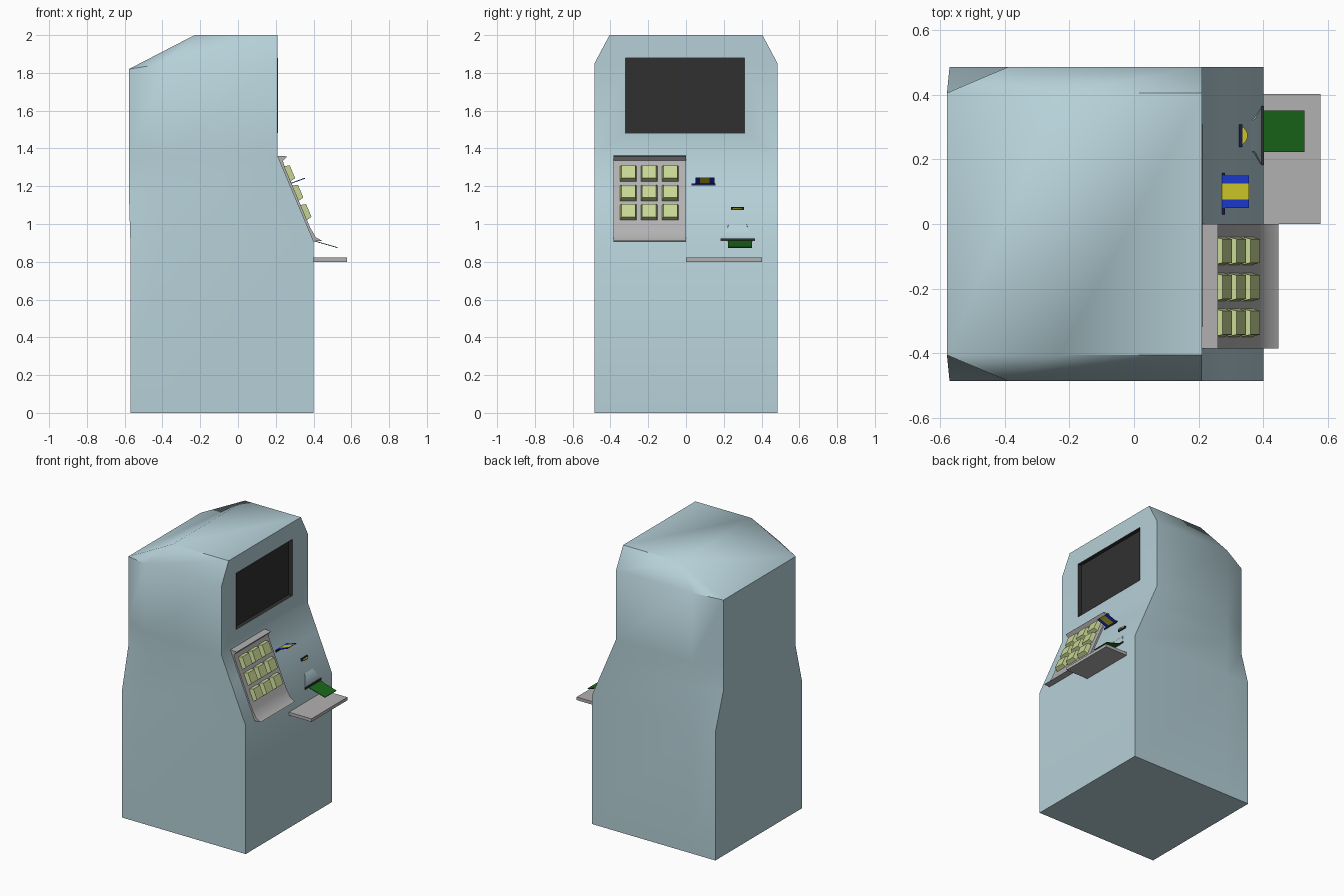
import bpy, bmesh, math
from mathutils import Matrix, Vector

if "Cube" in bpy.data.objects:
    bpy.data.objects.remove(bpy.data.objects["Cube"])


def mat(name, rgb):
    m = bpy.data.materials.new(name)
    m.diffuse_color = (*rgb, 1)
    m.use_nodes = True
    m.node_tree.nodes["Principled BSDF"].inputs["Base Color"].default_value = m.diffuse_color
    return m


BLUE = mat("pale_blue", (0.46, 0.63, 0.68))
DARK = mat("dark_glass", (0.03, 0.03, 0.03))
STEEL = mat("steel", (0.45, 0.44, 0.44))
KEY = mat("key_green", (0.58, 0.68, 0.30))
CARD = mat("card_blue", (0.01, 0.04, 0.6))
YELLOW = mat("yellow", (0.6, 0.55, 0.02))
GREEN = mat("note_green", (0.01, 0.14, 0.01))
NAVY = mat("navy", (0.01, 0.01, 0.08))


def finish(name, bm, material, smooth=None):
    bmesh.ops.recalc_face_normals(bm, faces=bm.faces)
    me = bpy.data.meshes.new(name)
    bm.to_mesh(me)
    bm.free()
    ob = bpy.data.objects.new(name, me)
    bpy.context.collection.objects.link(ob)
    me.materials.append(material)
    if smooth:
        bpy.ops.object.select_all(action='DESELECT')
        ob.select_set(True)
        bpy.context.view_layer.objects.active = ob
        bpy.ops.object.shade_smooth_by_angle(angle=math.radians(smooth))
    return ob


def box(name, lo, hi, material, open_front=False):
    lo, hi = Vector(lo), Vector(hi)
    bm = bmesh.new()
    bmesh.ops.create_cube(bm, size=1, matrix=Matrix.Translation((lo + hi) / 2) @ Matrix.Diagonal((*(hi - lo), 1)))
    if open_front:
        bmesh.ops.delete(bm, geom=[f for f in bm.faces if f.normal.x > 0.9], context='FACES_ONLY')
    return finish(name, bm, material)


def prism(name, profile, y0, y1, material, smooth=None):
    """Extrude an (x, z) profile across y."""
    bm = bmesh.new()
    face = bm.faces.new([bm.verts.new((x, y0, z)) for x, z in profile])
    new = bmesh.ops.extrude_face_region(bm, geom=[face])["geom"]
    bmesh.ops.translate(bm, vec=(0, y1 - y0, 0), verts=[v for v in new if isinstance(v, bmesh.types.BMVert)])
    return finish(name, bm, material, smooth)


def strip(name, a, b, t, y0, y1, material):
    """Thin sloping sheet from (x, z) point a to b."""
    return prism(name, [a, b, (b[0], b[1] + t), (a[0], a[1] + t)], y0, y1, material)


def slope(z):
    """x of the sloping console at height z."""
    return 0.40 - 0.19 * (z - 0.91) / 0.45


# cabinet: rings of front, side and rear corner, mirrored in y
W, N = 0.485, 0.405
rings = [
    [(0.40, W, 0), (-0.39, W, 0), (-0.57, W, 0)],
    [(0.40, W, 0.91), (-0.39, W, 0.91), (-0.57, W, 0.91)],
    [(slope(1.18), W, 1.18), (-0.39, W, 1.18), (-0.578, N, 1.18)],
    [(0.21, W, 1.36), (-0.39, W, 1.36), (-0.578, N, 1.36)],
    [(0.21, W, 1.85), (-0.39, W, 1.85), (-0.578, N, 1.82)],
    [(0.21, N, 2.0), (-0.23, N, 2.0), (-0.578, N, 1.82)],
]
bm = bmesh.new()
loops = [[bm.verts.new(p) for p in r] + [bm.verts.new((x, -y, z)) for x, y, z in reversed(r)] for r in rings]
for a, b in zip(loops, loops[1:]):
    for i in range(6):
        j = (i + 1) % 6
        bm.faces.new((a[i], a[j], b[j], b[i]))
bm.faces.new(loops[0])
top = loops[-1]
bm.faces.new((top[0], top[1], top[4], top[5]))
bm.faces.new((top[1], top[2], top[3], top[4]))
bmesh.ops.remove_doubles(bm, verts=bm.verts, dist=0.0005)
cabinet = finish("cabinet", bm, BLUE)

# screen recess and its dark lining
cutter = box("screen_cutter", (0.18, -0.32, 1.48), (0.30, 0.31, 1.88), DARK)
cutter.hide_render = True
cutter.hide_viewport = True
mod = cabinet.modifiers.new("screen_recess", 'BOOLEAN')
mod.object = cutter
mod.solver = 'EXACT'
bpy.ops.object.select_all(action='DESELECT')
cabinet.select_set(True)
bpy.context.view_layer.objects.active = cabinet
bpy.ops.object.modifier_apply(modifier=mod.name)
bpy.ops.object.shade_smooth_by_angle(angle=math.radians(40))
box("screen", (0.182, -0.319, 1.481), (0.211, 0.309, 1.879), DARK, open_front=True)

# keypad plate with flared top and bottom lips
prism("keypad_plate", [(0.20, 1.362), (0.26, 1.358), (0.238, 1.335), (slope(1.3) + 0.012, 1.3),
                       (slope(0.98) + 0.012, 0.98), (0.412, 0.93), (0.447, 0.91), (0.39, 0.908)],
      -0.385, 0.0, STEEL, 35)

# tapered keys in a 3 x 3 grid on the slope
tilt = Matrix.Rotation(math.atan2(0.45, 0.19), 4, 'Y')
for r, z in enumerate((1.265, 1.162, 1.06)):
    for c, y in enumerate((-0.305, -0.195, -0.083)):
        bm = bmesh.new()
        bmesh.ops.create_cone(bm, cap_ends=True, segments=4, radius1=0.0636, radius2=0.052, depth=0.035,
                              matrix=Matrix.Rotation(math.pi / 4, 4, 'Z'))
        bmesh.ops.transform(bm, verts=bm.verts,
                            matrix=Matrix.Translation((slope(z) + 0.022, y, z + 0.005)) @ tilt)
        finish(f"key_{r}_{c}", bm, KEY)

# card slot and striped card
box("card_slot", (0.25, 0.03, 1.203), (0.281, 0.157, 1.215), NAVY)
for i, (y0, y1, m) in enumerate(((0.05, 0.075, CARD), (0.075, 0.125, YELLOW), (0.125, 0.15, CARD))):
    strip(f"card_band_{i}", (0.255, 1.204), (0.355, 1.240), 0.005, y0, y1, m)

# coin in its slot
box("coin_slot", (0.30, 0.238, 1.073), (0.336, 0.307, 1.09), NAVY)
bm = bmesh.new()
bmesh.ops.create_cone(bm, cap_ends=True, segments=24, radius1=0.032, radius2=0.032, depth=0.008,
                      matrix=Matrix.Translation((0.319, 0.273, 1.082)))
finish("coin", bm, YELLOW, 30)

# flared hood over the cash outlet
bm = bmesh.new()
hood = [[bm.verts.new((x, 0.273 + s * w, z)) for x, w, z in
         ((0.345, 0.045, 1.02), (0.374, 0.05, 0.985), (0.394, 0.088, 0.93), (0.394, 0.09, 0.92), (0.35, 0.09, 0.92))]
        for s in (-1, 1)]
for side in hood:
    bm.faces.new(side)
for i in range(5):
    j = (i + 1) % 5
    bm.faces.new((hood[0][i], hood[0][j], hood[1][j], hood[1][i]))
finish("cash_hood", bm, BLUE, 40)
box("cash_slot", (0.36, 0.182, 0.911), (0.402, 0.364, 0.924), DARK)

# banknote and shelf
strip("banknote", (0.38, 0.915), (0.527, 0.873), 0.004, 0.222, 0.35, GREEN)
box("shelf", (0.38, 0.0, 0.80), (0.577, 0.402, 0.822), STEEL)
